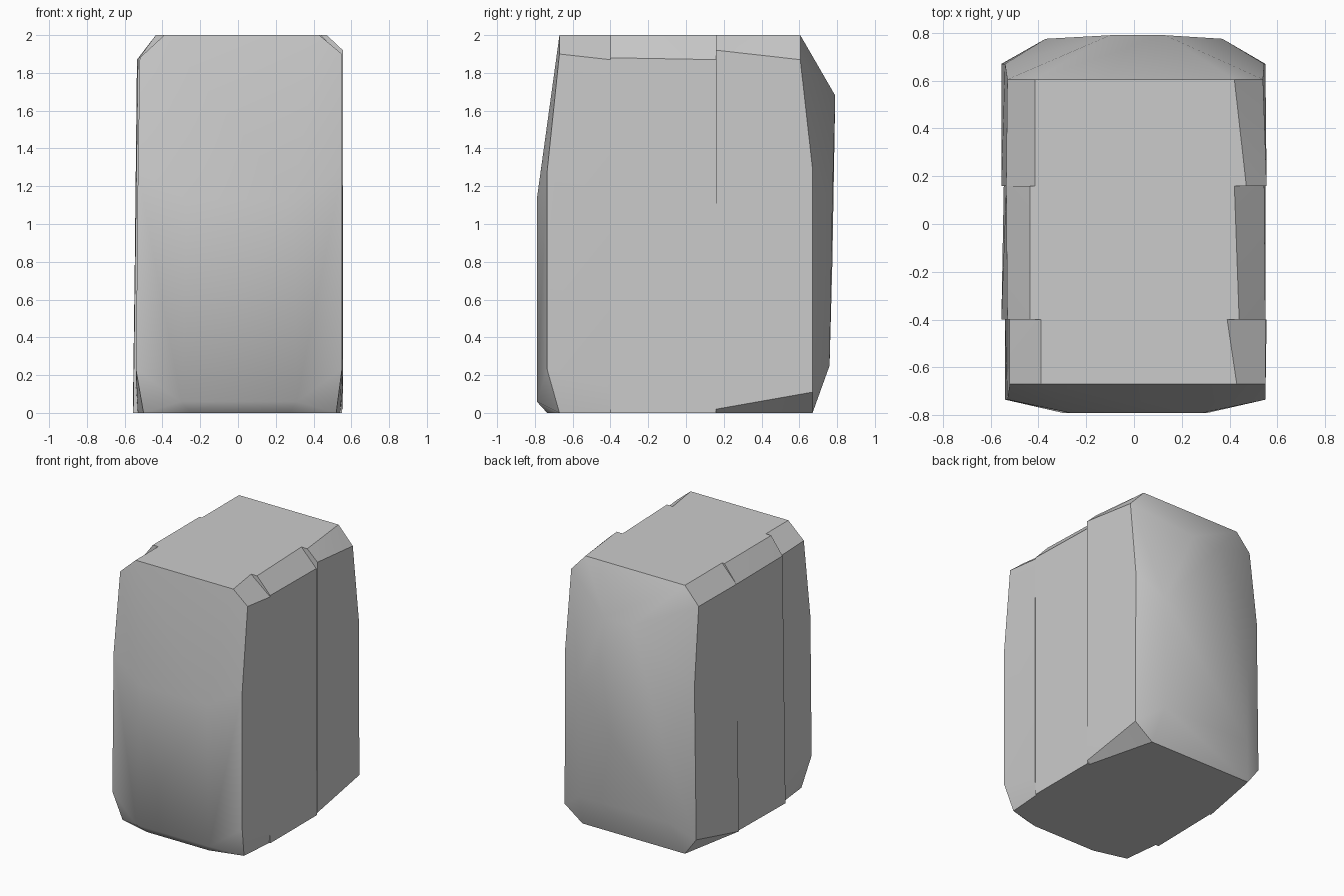
import bpy, bmesh
from math import radians

default = bpy.data.objects.get("Cube")
if default:
    bpy.data.objects.remove(default, do_unlink=True)

# Single stone grey
stone = bpy.data.materials.new("stone_grey")
stone.use_nodes = True
grey = (0.6, 0.6, 0.6, 1)
stone.diffuse_color = grey
stone.node_tree.nodes["Principled BSDF"].inputs["Base Color"].default_value = grey


def section(y, *outline):
    """Corner points of a cross-section lying at one depth."""
    return [(x, y, z) for x, z in outline]


def stone_slab(name, *sections):
    """Chiselled block wrapped around its corner points."""
    bm = bmesh.new()
    for points in sections:
        for p in points:
            bm.verts.new(p)
    hull = bmesh.ops.convex_hull(bm, input=bm.verts)
    loose = {v for v in hull["geom_interior"] + hull["geom_unused"]
             if isinstance(v, bmesh.types.BMVert)}
    bmesh.ops.delete(bm, geom=list(loose), context="VERTS")
    bmesh.ops.dissolve_limit(bm, angle_limit=radians(1), verts=bm.verts, edges=bm.edges)
    bmesh.ops.recalc_face_normals(bm, faces=bm.faces)
    mesh = bpy.data.meshes.new(name)
    bm.to_mesh(mesh)
    bm.free()
    mesh.materials.append(stone)
    obj = bpy.data.objects.new(name, mesh)
    bpy.context.collection.objects.link(obj)
    bpy.ops.object.select_all(action="DESELECT")
    obj.select_set(True)
    bpy.context.view_layer.objects.active = obj
    bpy.ops.object.shade_smooth_by_angle(angle=radians(35))


# Front slab: bulging face, chamfered foot and shoulders
stone_slab(
    "front_slab",
    section(-0.4, (-0.39, 2), (0.39, 2), (-0.52, 1.87), (0.55, 1.87),
            (-0.54, 0.15), (0.555, 0.13), (-0.53, 0), (0.54, 0)),
    section(-0.67, (-0.39, 2), (0.43, 2), (-0.52, 1.88), (0.55, 1.9),
            (-0.5, 0), (0.52, 0)),
    section(-0.735, (-0.53, 1.28), (0.55, 1.28), (-0.54, 0.23), (0.55, 0.23),
            (-0.25, 0), (0.27, 0)),
    section(-0.79, (-0.27, 1.13), (0.29, 1.13), (-0.3, 0.06), (0.31, 0.06)),
)

# Middle slab: plain core with chamfered shoulders
stone_slab(
    "middle_slab",
    section(-0.4, (-0.435, 2), (0.44, 2), (-0.53, 1.87), (0.55, 1.88),
            (-0.555, 0), (0.55, 0)),
    section(0.16, (-0.435, 2), (0.42, 2), (-0.535, 1.87), (0.545, 1.87),
            (-0.545, 0), (0.55, 0)),
)

# Back slab: sloping top, uneven bulge and one chipped bottom edge
stone_slab(
    "back_slab",
    section(0.16, (-0.415, 2), (0.47, 2), (-0.535, 1.87), (0.555, 1.92),
            (-0.555, 0), (0.555, 0.02), (0.53, 0)),
    section(0.605, (-0.415, 2), (0.42, 2), (-0.53, 1.87), (0.54, 1.87)),
    section(0.67, (-0.54, 1.29), (0.545, 1.29), (-0.555, 0.13), (0.55, 0.11),
            (-0.46, 0), (0.4, 0)),
    section(0.76, (-0.38, 0.25), (0.36, 0.25)),
    section(0.775, (-0.37, 0.8), (-0.29, 1), (0.37, 1.1)),
    section(0.79, (-0.1, 1.68), (0.13, 1.68)),
)
